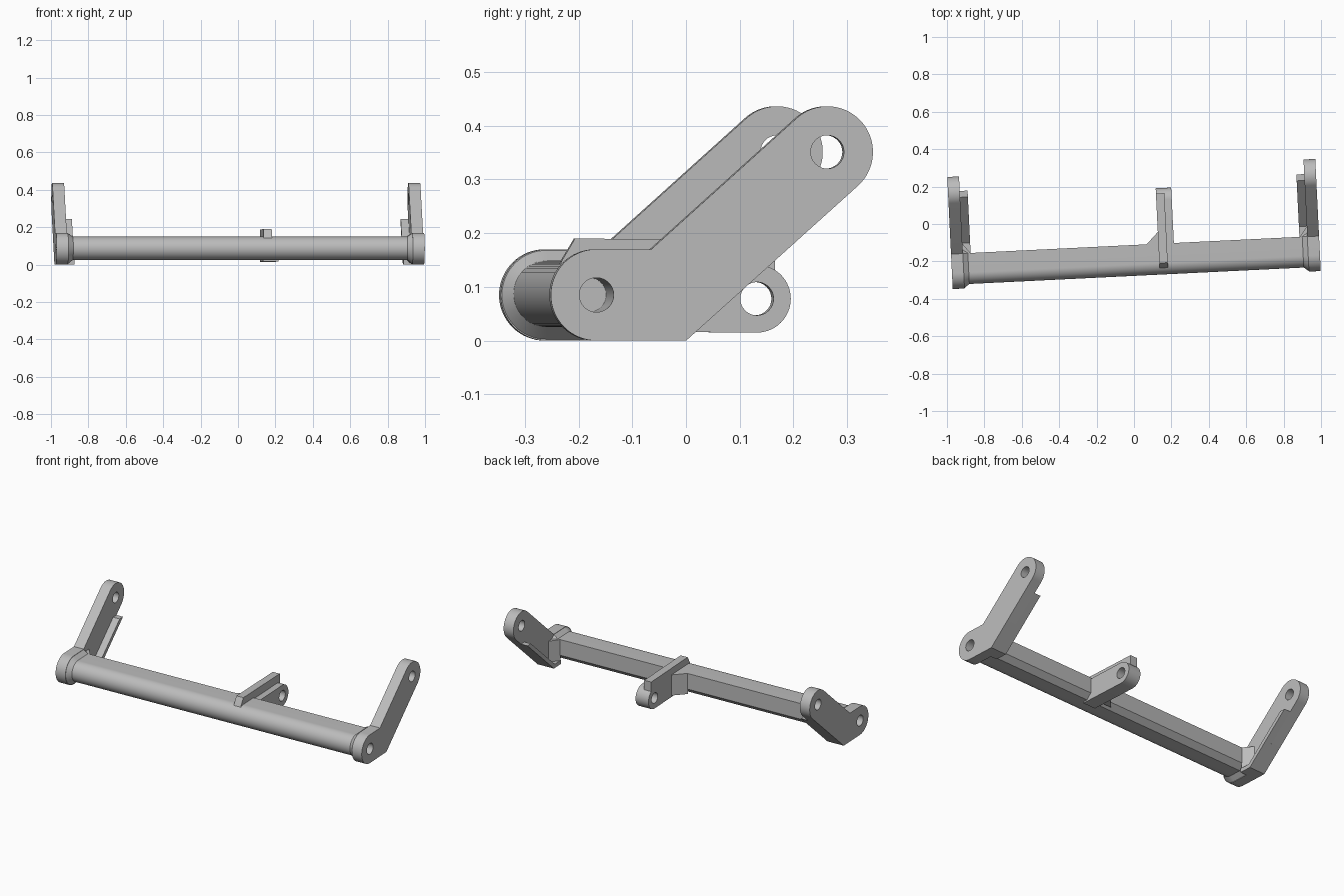
import bpy, bmesh, math

cube = bpy.data.objects.get("Cube")
if cube:
    bpy.data.objects.remove(cube)

YAW = 0.049          # the whole bracket is turned slightly about z
BOSS = (-0.215, 0.085)
TIP = (0.215, 0.351)
EYE = (0.122, 0.078)

grey = bpy.data.materials.new("plain grey")
grey.use_nodes = True
grey.diffuse_color = (0.5, 0.5, 0.5, 1)
grey.node_tree.nodes["Principled BSDF"].inputs["Base Color"].default_value = (0.5, 0.5, 0.5, 1)


def arc(centre, r, start, end, n=32):
    """Points (depth, height) along an arc, angles in degrees."""
    angles = [math.radians(start + (end - start) * i / n) for i in range(n + 1)]
    return [(centre[0] + r * math.cos(a), centre[1] + r * math.sin(a)) for a in angles]


def finish(name, bm):
    bmesh.ops.recalc_face_normals(bm, faces=bm.faces)
    mesh = bpy.data.meshes.new(name)
    bm.to_mesh(mesh)
    bm.free()
    mesh.materials.append(grey)
    obj = bpy.data.objects.new(name, mesh)
    bpy.context.collection.objects.link(obj)
    obj.rotation_euler.z = YAW
    return obj


def prism(name, outline, x0, x1):
    """Extrude a side outline across the width."""
    bm = bmesh.new()
    face = bm.faces.new([bm.verts.new((x0, y, z)) for y, z in outline])
    new = bmesh.ops.extrude_face_region(bm, geom=[face])["geom"]
    bmesh.ops.translate(bm, vec=(x1 - x0, 0, 0),
                        verts=[v for v in new if isinstance(v, bmesh.types.BMVert)])
    return finish(name, bm)


def hull(name, points):
    bm = bmesh.new()
    verts = [bm.verts.new(p) for p in points]
    bmesh.ops.convex_hull(bm, input=verts)
    bmesh.ops.dissolve_limit(bm, angle_limit=0.01, verts=bm.verts, edges=bm.edges)
    return finish(name, bm)


def activate(obj):
    bpy.ops.object.select_all(action='DESELECT')
    obj.select_set(True)
    bpy.context.view_layer.objects.active = obj


def drill(objs, centre, r, x0, x1):
    """Bore a round hole across the width through each object."""
    cutter = prism("hole_cutter", arc(centre, r, 0, 348.75, 31), x0, x1)
    cutter.hide_render = True
    for obj in objs:
        mod = obj.modifiers.new("hole", 'BOOLEAN')
        mod.operation = 'DIFFERENCE'
        mod.solver = 'EXACT'
        mod.object = cutter
        activate(obj)
        bpy.ops.object.modifier_apply(modifier=mod.name)
    bpy.data.objects.remove(cutter)


parts = []

# Cross bar: round front, flat top and back, chamfered lower back edge
bar_outline = arc((-0.215, 0.087), 0.062, 270, 90) + [
    (-0.112, 0.149), (-0.112, 0.055), (-0.142, 0.025)]
bar = prism("cross_bar", bar_outline, -0.93, 0.93)
parts.append(bar)

# Side outlines of the arm, its boss collar and its inner ledge
arm_outline = (arc(BOSS, 0.085, 270, 90) + [(-0.113, 0.17)]
               + arc(TIP, 0.085, 132, -48) + [(-0.048, 0)])
collar_outline = arc(BOSS, 0.085, 270, 90) + [(-0.113, 0.17), (-0.09, 0.15), (-0.09, 0)]
ledge_outline = [(-0.12, 0), (-0.048, 0), (0.222, 0.243), (0.188, 0.243),
                 (-0.057, 0.023), (-0.12, 0.023)]

# Both end arms with collars, ledges and corner webs
for side, s in (("left", 1), ("right", -1)):
    arm = prism(side + "_arm", arm_outline, s * 0.922, s * 0.985)
    collar = hull(side + "_collar", [(s * 0.925, y, z) for y, z in collar_outline]
                  + [(s * 0.895, y, z) for y, z in bar_outline])
    ledge = prism(side + "_ledge", ledge_outline, s * 0.88, s * 0.93)
    web = hull(side + "_corner_web", [(s * x, y, z) for z in (0.01, 0.149)
               for x, y in ((0.88, -0.114), (0.925, -0.114), (0.925, -0.055))])
    drill([arm], TIP, 0.031, s * 0.85, s * 1.05)
    drill([arm, collar, bar], BOSS, 0.032, s * 0.7, s * 1.05)
    parts += [arm, collar, ledge, web]

# Middle lug: eye plate, raised rib on one half, corner web
eye = prism("lug_plate", arc(EYE, 0.063, 90, -90)
            + [(-0.17, 0.017), (-0.17, 0.141)], 0.125, 0.208)
drill([eye], EYE, 0.031, 0.05, 0.3)
rib = prism("lug_rib", [(-0.25, 0.12), (-0.24, 0.148), (-0.215, 0.19),
                        (0.157, 0.187), (0.157, 0.12)], 0.125, 0.17)
lug_web = hull("lug_corner_web", [(x, y, z) for z in (0.025, 0.149)
               for x, y in ((0.06, -0.114), (0.126, -0.114), (0.126, -0.048))])
parts += [eye, rib, lug_web]

for obj in parts:
    activate(obj)
    bpy.ops.object.shade_smooth_by_angle(angle=math.radians(30))
